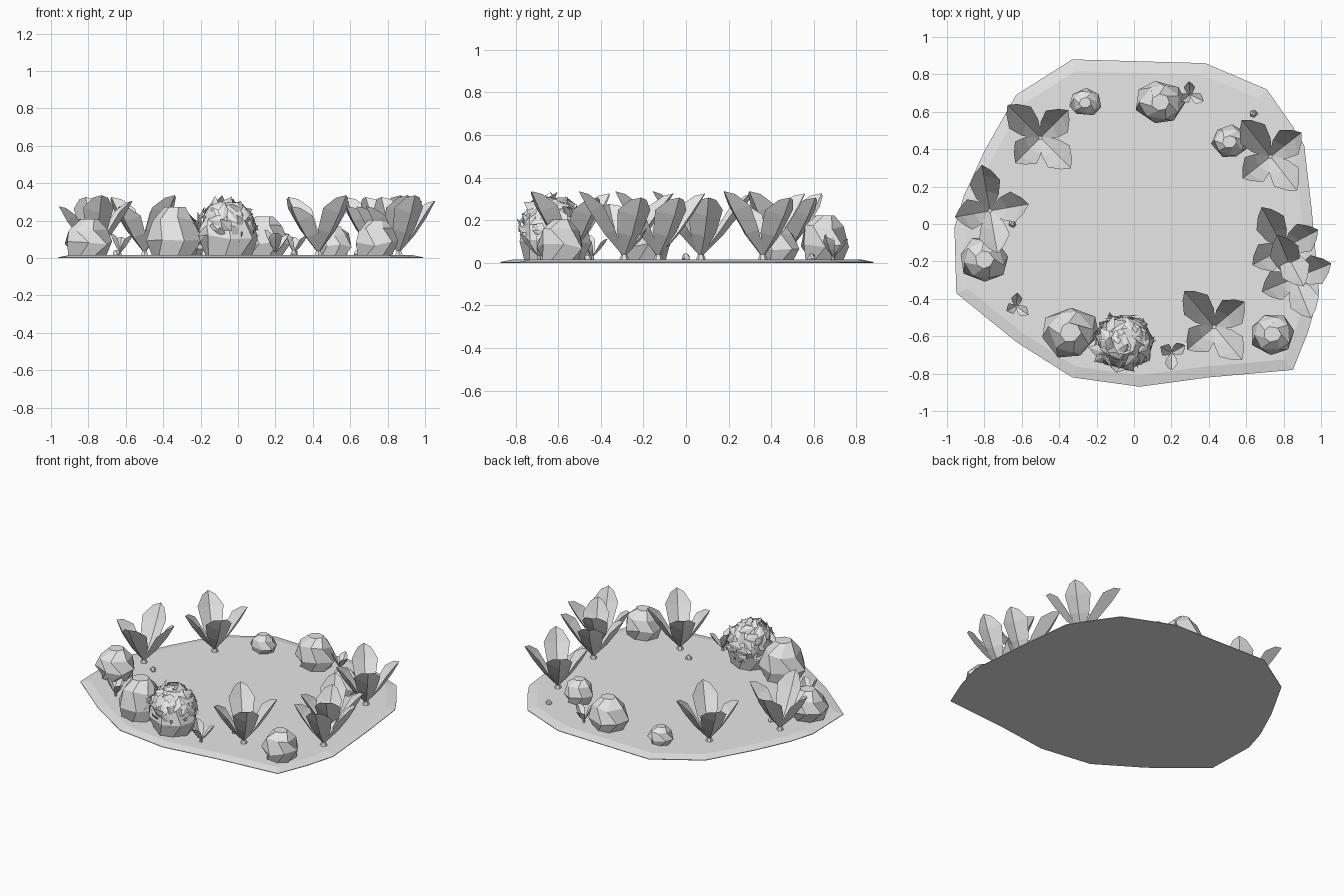
import bpy, bmesh, math, random
from mathutils import Vector, Matrix

random.seed(4)
cube = bpy.data.objects.get("Cube")
if cube:
    bpy.data.objects.remove(cube, do_unlink=True)

grey = bpy.data.materials.new("pale_grey")
grey.use_nodes = True
grey.diffuse_color = (0.8, 0.8, 0.8, 1)
grey.node_tree.nodes["Principled BSDF"].inputs["Base Color"].default_value = grey.diffuse_color


def finish(name, bm, location=(0, 0, 0)):
    """Turn a bmesh into a flat-shaded object."""
    mesh = bpy.data.meshes.new(name)
    bm.to_mesh(mesh)
    bm.free()
    mesh.materials.append(grey)
    obj = bpy.data.objects.new(name, mesh)
    obj.location = location
    bpy.context.collection.objects.link(obj)
    return obj


def loft(bm, rings):
    """Skin a stack of equal rings and cap both ends."""
    rings = [[bm.verts.new(p) for p in ring] for ring in rings]
    count = len(rings[0])
    for low, high in zip(rings, rings[1:]):
        for i in range(count):
            j = (i + 1) % count
            bm.faces.new((low[i], low[j], high[j], high[i]))
    bm.faces.new(rings[0][::-1])
    bm.faces.new(rings[-1])


# Ground slab with a sloping rim
outline = [(0.85, -0.78), (0.93, -0.58), (0.99, -0.37), (0.95, 0.08), (0.91, 0.42),
           (0.85, 0.52), (0.71, 0.72), (0.38, 0.86), (0.02, 0.87), (-0.33, 0.88),
           (-0.63, 0.69), (-0.80, 0.39), (-0.91, 0.15), (-0.96, -0.02), (-0.95, -0.37),
           (-0.63, -0.63), (-0.33, -0.82), (0.03, -0.87), (0.40, -0.82)]
bm = bmesh.new()
loft(bm, [[(x, y, 0) for x, y in outline],
          [(x, y, 0.004) for x, y in outline],
          [(x * 0.94, y * 0.93, 0.016) for x, y in outline]])
finish("ground", bm)


# Faceted boulders and pebbles
def rock(name, x, y, rx, ry, height, sides=7):
    bm = bmesh.new()
    profile = [(0.0, 0.78), (0.36, 1.0), (0.74, 0.8), (1.0, 0.38)]
    turn = random.random() * math.tau
    rings = []
    for k, (z, r) in enumerate(profile):
        ring = []
        for i in range(sides):
            a = turn + (i + 0.5 * (k % 2) + random.uniform(-0.16, 0.16)) * math.tau / sides
            s = r * random.uniform(0.94, 1.05)
            lift = random.uniform(-0.06, 0.06) if 0 < k < 3 else 0
            ring.append((rx * s * math.cos(a), ry * s * math.sin(a), (z + lift) * height))
        rings.append(ring)
    loft(bm, rings)
    finish(name, bm, (x, y, 0.008))


rocks = [(-0.80, -0.19, 0.135, 0.125, 0.20), (-0.34, -0.58, 0.155, 0.14, 0.265),
         (0.74, -0.59, 0.125, 0.115, 0.195), (0.14, 0.65, 0.135, 0.118, 0.215),
         (-0.26, 0.65, 0.087, 0.075, 0.12), (0.51, 0.44, 0.10, 0.09, 0.16)]
for n, r in enumerate(rocks):
    rock(f"boulder_{n}", *r)
for n, (x, y) in enumerate([(0.64, 0.59), (-0.65, 0.0), (0.30, -0.46)]):
    rock(f"pebble_{n}", x, y, 0.022, 0.02, 0.035, 5)


# Folded leaf running from the stem to the tip
def leaf(bm, angle, reach, rise, width):
    out = Vector((math.cos(angle), math.sin(angle), 0))
    side = Vector((-out.y, out.x, 0))
    up = Vector((0, 0, 1))
    normal = (out * rise - up * reach).normalized()
    rows = []
    for t, w in [(0.0, 0.1), (0.38, 0.75), (0.72, 1.0), (0.92, 0.5)]:
        mid = out * reach * t + up * rise * t + normal * 0.1 * width * math.sin(t * math.pi)
        edge = -normal * width * w * 0.28
        rows.append([bm.verts.new(mid + edge + side * width * w / 2),
                     bm.verts.new(mid),
                     bm.verts.new(mid + edge - side * width * w / 2)])
    for a, b in zip(rows, rows[1:]):
        for i in (0, 1):
            bm.faces.new((a[i], a[i + 1], b[i + 1], b[i]))
    tip = bm.verts.new(out * reach + up * rise)
    for i in (0, 1):
        bm.faces.new((rows[-1][i], rows[-1][i + 1], tip))


def plant(name, x, y, degrees, size, shapes):
    bm = bmesh.new()
    for i, (reach, rise) in enumerate(shapes):
        leaf(bm, math.radians(degrees) + i * math.tau / len(shapes),
             reach * size, rise * size, 0.165 * size)
    # short stem knob
    knob = bmesh.ops.create_cone(bm, cap_ends=True, segments=6, radius1=0.026 * size,
                                 radius2=0.014 * size, depth=0.03)
    bmesh.ops.translate(bm, verts=knob["verts"], vec=(0, 0, -0.003))
    finish(name, bm, (x, y, 0.026))


broad = [(0.21, 0.28), (0.25, 0.30), (0.19, 0.25), (0.23, 0.31)]
plants = [(-0.50, 0.46, 45), (-0.77, 0.07, 10), (0.73, 0.36, 38),
          (0.80, -0.13, 28), (0.86, -0.29, 22), (0.43, -0.55, 40)]
for n, (x, y, turn) in enumerate(plants):
    plant(f"broad_plant_{n}", x, y, turn, 1.0, broad)

sprout = [(0.20, 0.24), (0.16, 0.30), (0.22, 0.26)]
for n, (x, y, turn, size) in enumerate([(-0.63, -0.44, 85, 0.36), (0.20, -0.69, 30, 0.42),
                                        (0.30, 0.69, 95, 0.36)]):
    plant(f"sprout_{n}", x, y, turn, size, sprout)

# Shrub: faceted core wrapped in overlapping crumpled leaves
rock("shrub_core", -0.05, -0.64, 0.165, 0.15, 0.29, 8)
bm = bmesh.new()
total = 64
for i in range(total):
    z = 1 - 1.75 * (i + 0.5) / total
    a = i * math.pi * (3 - math.sqrt(5))
    r = math.sqrt(1 - z * z)
    n = Vector((r * math.cos(a), r * math.sin(a), z))
    tilt = n + Vector([random.uniform(-0.4, 0.4) for _ in range(3)])
    centre = Vector((n.x * 0.155, n.y * 0.145, n.z * 0.14)) * random.uniform(0.95, 1.04)
    frame = Matrix.Translation(centre) @ tilt.to_track_quat("Z", "Y").to_matrix().to_4x4() \
        @ Matrix.Rotation(random.random() * math.tau, 4, "Z")
    corners = [(-0.055, 0, 0), (0, -0.032, -0.008), (0.055, 0, 0), (0, 0.032, -0.008)]
    v = [bm.verts.new(frame @ Vector(c)) for c in corners]
    bm.faces.new((v[0], v[1], v[2]))
    bm.faces.new((v[0], v[2], v[3]))
finish("shrub_leaves", bm, (-0.06, -0.63, 0.17))
